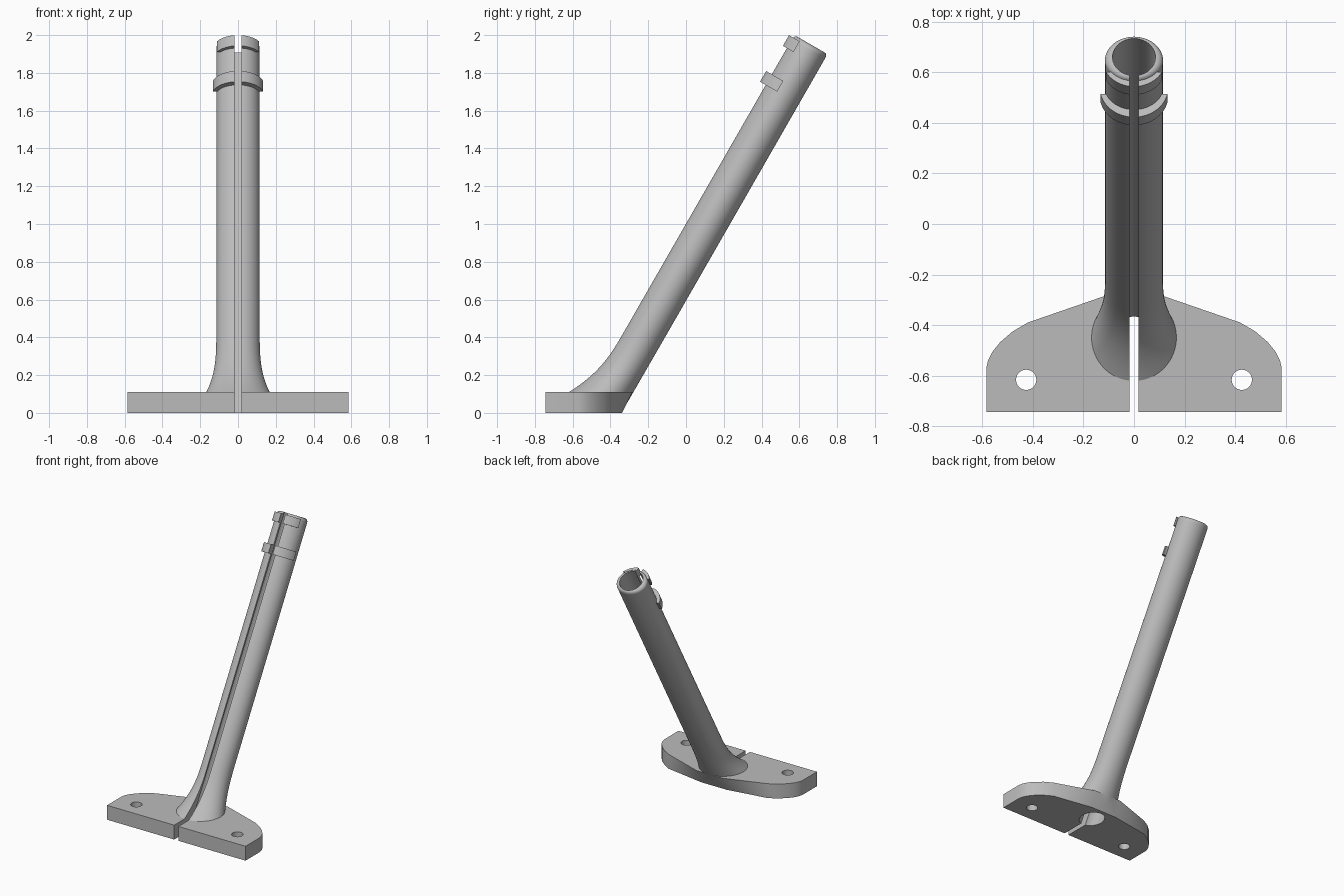
import bpy, bmesh
from math import sin, cos, pi, radians, acos
from mathutils import Matrix, Vector

if "Cube" in bpy.data.objects:
    bpy.data.objects.remove(bpy.data.objects["Cube"])

grey = bpy.data.materials.new("plain_grey")
grey.use_nodes = True
grey.diffuse_color = (0.5, 0.5, 0.5, 1)
grey.node_tree.nodes["Principled BSDF"].inputs["Base Color"].default_value = (0.5, 0.5, 0.5, 1)

# Leaning tube frame: origin at the centre of the top end, local z along the tube
LEAN = Matrix.Translation((0, 0.661, 1.95)) @ Matrix.Rotation(radians(-30), 4, 'X')
SLOPE = 0.577
RX, RY, BORE = 0.115, 0.102, 0.085
PLATE_H = 0.11
SEG = 96


def finish(name, bm):
    bmesh.ops.recalc_face_normals(bm, faces=bm.faces)
    mesh = bpy.data.meshes.new(name)
    bm.to_mesh(mesh)
    bm.free()
    mesh.materials.append(grey)
    obj = bpy.data.objects.new(name, mesh)
    bpy.context.collection.objects.link(obj)
    return obj


def loft(name, rings):
    bm = bmesh.new()
    loops = [[bm.verts.new(p) for p in ring] for ring in rings]
    for a, b in zip(loops, loops[1:]):
        for i in range(len(a)):
            j = (i + 1) % len(a)
            bm.faces.new((a[i], a[j], b[j], b[i]))
    bm.faces.new(loops[0])
    bm.faces.new(loops[-1])
    return finish(name, bm)


def cylinder(name, radius, depth, matrix):
    bm = bmesh.new()
    bmesh.ops.create_cone(bm, cap_ends=True, segments=SEG, radius1=radius,
                          radius2=radius, depth=depth, matrix=matrix)
    return finish(name, bm)


def combine(target, tool, operation):
    mod = target.modifiers.new(operation.lower(), 'BOOLEAN')
    mod.operation = operation
    mod.object = tool
    mod.solver = 'EXACT'
    bpy.context.view_layer.objects.active = target
    bpy.ops.object.modifier_apply(modifier=mod.name)
    bpy.data.objects.remove(tool)


angles = [2 * pi * (i + 0.5) / SEG for i in range(SEG)]


# Level section of the tube, flared forward and sideways near the foot
def level_ring(z):
    t = max(0, (0.42 - max(z, PLATE_H)) / 0.31) ** 3
    back = -0.342 + SLOPE * z
    front = back - 0.2355 - 0.107 * t
    mid, half, wide = (back + front) / 2, (back - front) / 2, RX + 0.053 * t
    return [Vector((wide * cos(a), mid + half * sin(a), z)) for a in angles]


# Square section of the tube, for the rounded top rim
def rim_ring(a):
    k = cos(a)
    rx, ry = BORE + 0.001 + (RX - BORE - 0.001) * k, BORE + 0.001 + (RY - BORE - 0.001) * k
    return [LEAN @ Vector((rx * cos(b), ry * sin(b), -0.025 + 0.025 * sin(a))) for b in angles]


rings = [level_ring(0.03)]
rings += [level_ring(PLATE_H + 0.02 * i) for i in range(18)]
rings += [rim_ring(radians(15 * i)) for i in range(7)]
tube = loft("tube", rings)

# Base plate: rounded shoulders, rear edge leaning with the tube
outline = [(0.585, -0.745), (0.585, -0.57), (0.578, -0.54), (0.56, -0.505),
           (0.53, -0.468), (0.48, -0.425), (0.42, -0.39), (0.11, -0.283)]
bm = bmesh.new()
for side in (1, -1):
    for x, y in outline:
        shift = 0.055 if x < 0.2 else 0
        bm.verts.new((side * x, y, PLATE_H))
        bm.verts.new((side * x, y - shift, 0))
bmesh.ops.convex_hull(bm, input=bm.verts)
bmesh.ops.dissolve_limit(bm, angle_limit=radians(0.5), verts=bm.verts, edges=bm.edges)
stand = finish("slotted_tube_stand", bm)
combine(stand, tube, 'UNION')


# Front half collars: circular segments clipped at a depth before the axis
def collar(name, radius, clip, low, high):
    span = acos(clip / radius)
    arc = [span * (i / 16 - 1) for i in range(33)]
    return loft(name, [[LEAN @ Vector((radius * sin(a), -radius * cos(a), h)) for a in arc]
                       for h in (low, high)])


combine(stand, collar("upper_collar", 0.126, 0.06, -0.08, -0.015), 'UNION')
combine(stand, collar("lower_collar", 0.136, 0.03, -0.305, -0.24), 'UNION')

# Bore through the tube and plate
combine(stand, cylinder("bore_cutter", BORE, 6, LEAN), 'DIFFERENCE')

# Slot along the whole front
bm = bmesh.new()
bmesh.ops.create_cube(bm, size=1, matrix=LEAN @ Matrix.Translation((0, -0.3, -1.2))
                      @ Matrix.Diagonal((0.036, 0.6, 3, 1)))
combine(stand, finish("slot_cutter", bm), 'DIFFERENCE')

# Mounting holes
for side in (1, -1):
    combine(stand, cylinder("hole_cutter", 0.04, 1,
                            Matrix.Translation((side * 0.427, -0.617, 0))), 'DIFFERENCE')

bpy.ops.object.select_all(action='DESELECT')
stand.select_set(True)
bpy.context.view_layer.objects.active = stand
bpy.ops.object.shade_smooth_by_angle(angle=radians(30))
